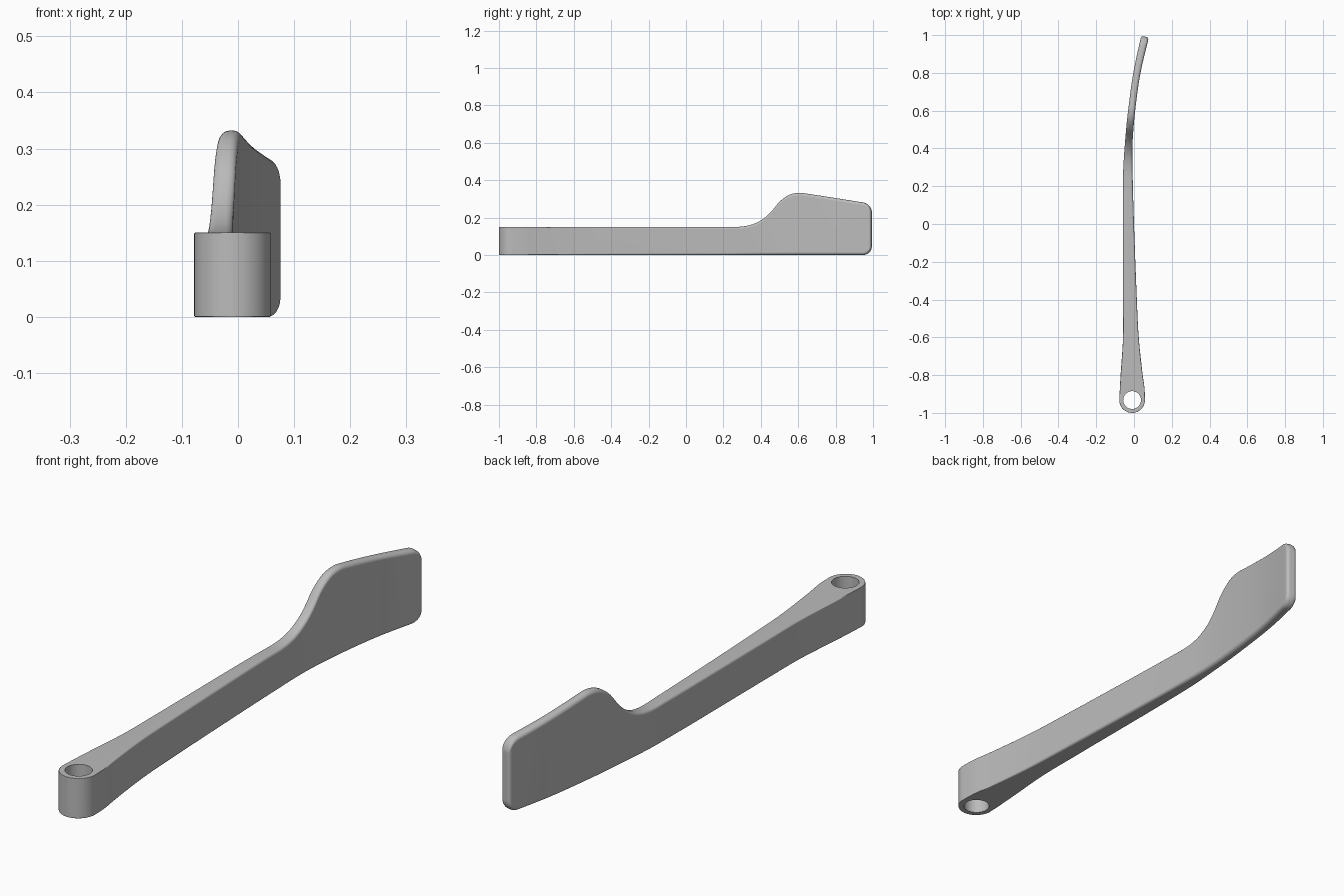
import bpy, bmesh, math

if "Cube" in bpy.data.objects:
    bpy.data.objects.remove(bpy.data.objects["Cube"], do_unlink=True)

# Plain grey material
grey = bpy.data.materials.new("plain grey")
grey.use_nodes = True
colour = (0.5, 0.5, 0.5, 1)
grey.diffuse_color = colour
grey.node_tree.nodes["Principled BSDF"].inputs["Base Color"].default_value = colour

# Guide curves along the length: (y, value)
LEFT = [(-0.932, -0.078), (-0.8, -0.071), (-0.6, -0.058), (-0.4, -0.058), (0.25, -0.058),
        (0.45, -0.046), (0.6, -0.031), (0.8, -0.003), (1.0, 0.04)]
RIGHT = [(-0.932, 0.058), (-0.87, 0.056), (-0.8, 0.046), (-0.6, 0.025), (-0.4, 0.015),
         (0, 0.0), (0.25, -0.007), (0.42, -0.008), (0.6, 0.006), (0.8, 0.034), (1.0, 0.08)]
TOP = [(-1, 0.15), (0.2, 0.15), (0.29, 0.151), (0.36, 0.165), (0.42, 0.198), (0.46, 0.236),
       (0.5, 0.284), (0.55, 0.32), (0.6, 0.332), (0.65, 0.327), (0.8, 0.304), (1.0, 0.272)]
EDGE = [(-0.88, 0.002), (-0.5, 0.008), (0.2, 0.011), (0.5, 0.015), (1.0, 0.015)]
BOSS_X, BOSS_Y, BOSS_R, HOLE_R = -0.01, -0.932, 0.068, 0.047
END_Y, CORNER = 0.992, 0.045


def curve(points, y):
    """Smooth curve through the points, held constant beyond both ends."""
    if y <= points[0][0]:
        return points[0][1]
    if y >= points[-1][0]:
        return points[-1][1]

    def slope(k):
        a, b = points[max(k - 1, 0)], points[min(k + 1, len(points) - 1)]
        return (b[1] - a[1]) / (b[0] - a[0])
    i = max(k for k, p in enumerate(points) if p[0] <= y)
    (y0, v0), (y1, v1) = points[i], points[i + 1]
    h = y1 - y0
    t = (y - y0) / h
    return (v0 * (1 + 2 * t) * (1 - t) ** 2 + v1 * t * t * (3 - 2 * t)
            + h * t * (1 - t) * (slope(i) * (1 - t) - slope(i + 1) * t))


def rounding(distance, radius):
    """Inset of a quarter-round at a distance from the end."""
    if distance >= radius:
        return 0
    return radius - math.sqrt(max(radius ** 2 - (radius - distance) ** 2, 0))


def section(y):
    """Rounded rectangle across the lever at station y."""
    left, right = curve(LEFT, y), curve(RIGHT, y)
    if y < BOSS_Y:
        half = math.sqrt(max(BOSS_R ** 2 - (y - BOSS_Y) ** 2, 1e-6))
        left, right = BOSS_X - half, BOSS_X + half
    tilt = 0
    if y > 0.25:
        d = 0.01
        tilt = (curve(LEFT, y) + curve(RIGHT, y) - curve(LEFT, y - d) - curve(RIGHT, y - d)) / (2 * d)
    mid, half = (left + right) / 2, (right - left) / 2
    r = curve(EDGE, y)
    half -= rounding(END_Y - y, 0.012)
    r = min(r, half * 0.9)
    lift = rounding(END_Y - y, CORNER)
    low, high = lift, curve(TOP, y) - lift
    ring = []
    steps = 5
    for q, (sx, cz) in enumerate([(1, high - r), (-1, high - r), (-1, low + r), (1, low + r)]):
        for k in range(steps + 1):
            a = math.pi / 2 * (q + k / steps)
            dx = sx * (half - r) + r * math.cos(a)
            ring.append((mid + dx, y - tilt * dx, cz + r * math.sin(a)))
    return ring


# Stations: round boss, long arm, raised blade, rounded end
stations = [BOSS_Y - BOSS_R * math.cos(math.pi / 2 * k / 14) for k in range(14)]
stations += [BOSS_Y + (0.25 - BOSS_Y) * k / 40 for k in range(40)]
stations += [0.25 + (END_Y - CORNER - 0.25) * k / 48 for k in range(48)]
stations += [END_Y - CORNER * (1 - math.sin(math.pi / 2 * k / 14)) for k in range(15)]

# Lever body
bm = bmesh.new()
rings = [[bm.verts.new(p) for p in section(y)] for y in stations]
for a, b in zip(rings, rings[1:]):
    n = len(a)
    for i in range(n):
        j = (i + 1) % n
        bm.faces.new((a[i], a[j], b[j], b[i]))
bm.faces.new(rings[0][::-1])
bm.faces.new(rings[-1])
bmesh.ops.recalc_face_normals(bm, faces=bm.faces)
mesh = bpy.data.meshes.new("lever")
bm.to_mesh(mesh)
bm.free()
lever = bpy.data.objects.new("lever", mesh)
bpy.context.collection.objects.link(lever)
mesh.materials.append(grey)

# Pivot hole
bpy.ops.mesh.primitive_cylinder_add(vertices=48, radius=HOLE_R, depth=0.5,
                                    location=(BOSS_X, BOSS_Y, 0.07))
cutter = bpy.context.object
cutter.name = "pivot_hole_cutter"
cutter.data.materials.append(grey)
cutter.hide_render = True
hole = lever.modifiers.new("pivot hole", 'BOOLEAN')
hole.operation = 'DIFFERENCE'
hole.solver = 'EXACT'
hole.object = cutter

bpy.ops.object.select_all(action='DESELECT')
lever.select_set(True)
bpy.context.view_layer.objects.active = lever
bpy.ops.object.modifier_apply(modifier=hole.name)
bpy.data.objects.remove(cutter, do_unlink=True)

# Smooth faces with crisp boss edges
bpy.ops.object.shade_smooth_by_angle(angle=math.radians(35))
weighted = lever.modifiers.new("even shading", 'WEIGHTED_NORMAL')
weighted.keep_sharp = True
